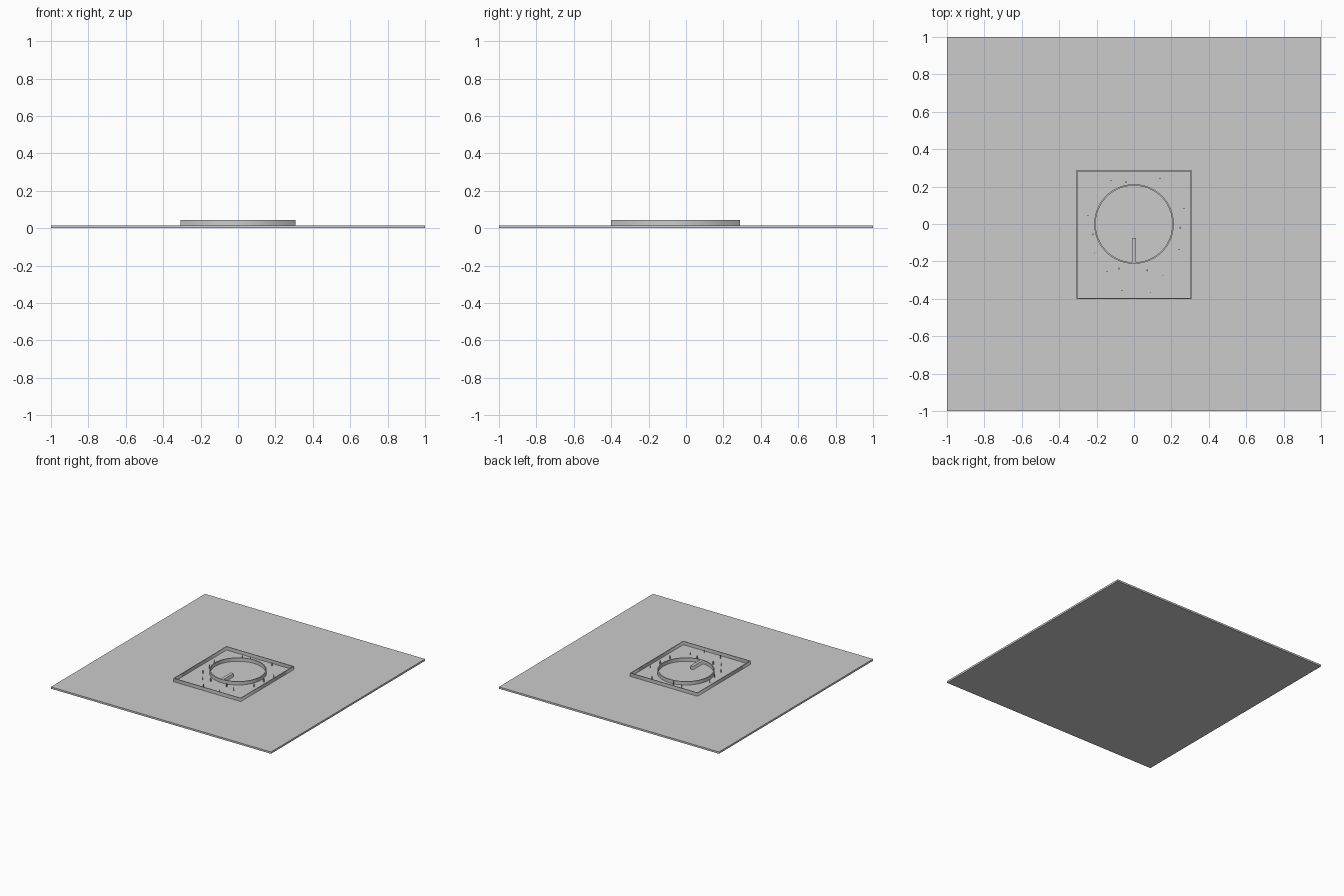
import bpy
import math

if "Cube" in bpy.data.objects:
    bpy.data.objects.remove(bpy.data.objects["Cube"])

BASE_TOP, TOP = 0.015, 0.043


def box(name, x0, x1, y0, y1, z0, z1):
    bpy.ops.mesh.primitive_cube_add(size=1)
    ob = bpy.context.object
    ob.name = name
    ob.location = ((x0 + x1) / 2, (y0 + y1) / 2, (z0 + z1) / 2)
    ob.scale = (x1 - x0, y1 - y0, z1 - z0)
    bpy.ops.object.transform_apply(location=True, rotation=False, scale=True)
    return ob


def extruded(name, loops):
    """Filled 2D outline with holes, raised from the plate to TOP."""
    cu = bpy.data.curves.new(name, 'CURVE')
    cu.dimensions = '2D'
    cu.fill_mode = 'BOTH'
    cu.extrude = (TOP - BASE_TOP) / 2
    for pts in loops:
        sp = cu.splines.new('POLY')
        sp.points.add(len(pts) - 1)
        for p, (x, y) in zip(sp.points, pts):
            p.co = (x, y, 0, 1)
        sp.use_cyclic_u = True
    ob = bpy.data.objects.new(name, cu)
    ob.location.z = (TOP + BASE_TOP) / 2
    bpy.context.collection.objects.link(ob)
    bpy.ops.object.select_all(action='DESELECT')
    ob.select_set(True)
    bpy.context.view_layer.objects.active = ob
    bpy.ops.object.convert(target='MESH')
    return bpy.context.object


def rect(x0, x1, y0, y1):
    return [(x0, y0), (x1, y0), (x1, y1), (x0, y1)]


def arc(r, gap=0.0, n=64):
    """Circle points starting and ending beside the bottom point."""
    span = 2 * math.pi - 2 * gap
    a0 = -math.pi / 2 + gap
    count = n + 1 if gap else n
    return [(r * math.cos(a0 + span * i / n), r * math.sin(a0 + span * i / n))
            for i in range(count)]


# Square base plate
box("base_plate", -1, 1, -1, 1, 0, BASE_TOP)

# Thin rectangular wall
W = 0.006
extruded("rectangular_wall", [rect(-0.307, 0.307, -0.402, 0.288),
                              rect(-0.307 + W, 0.307 - W, -0.402 + W, 0.288 - W)])

# Ring wall with a bar reaching inward from the bottom
R_OUT, R_IN, BAR = 0.213, 0.205, 0.012
inner = arc(R_IN, math.asin(BAR / R_IN)) + [(-BAR, -0.075), (BAR, -0.075)]
extruded("ring_with_bar", [arc(R_OUT), inner])

# Scattered thin pins, thicker and finer
thick = [(-.22, -.056), (-.043, .224), (.247, -.019), (.07, -.248), (-.08, -.238)]
fine = [(-.123, .233), (.139, .243), (.267, .083), (.241, -.136), (-.246, .045),
        (-.144, -.254), (.155, -.276), (-.064, -.356), (.09, -.366), (-.21, -.155)]
for label, spots, r in (("thick_pin", thick, 0.005), ("fine_pin", fine, 0.0025)):
    for i, (x, y) in enumerate(spots):
        bpy.ops.mesh.primitive_cylinder_add(
            vertices=8, radius=r, depth=TOP - BASE_TOP,
            location=(x, y, (TOP + BASE_TOP) / 2))
        bpy.context.object.name = f"{label}_{i + 1}"
